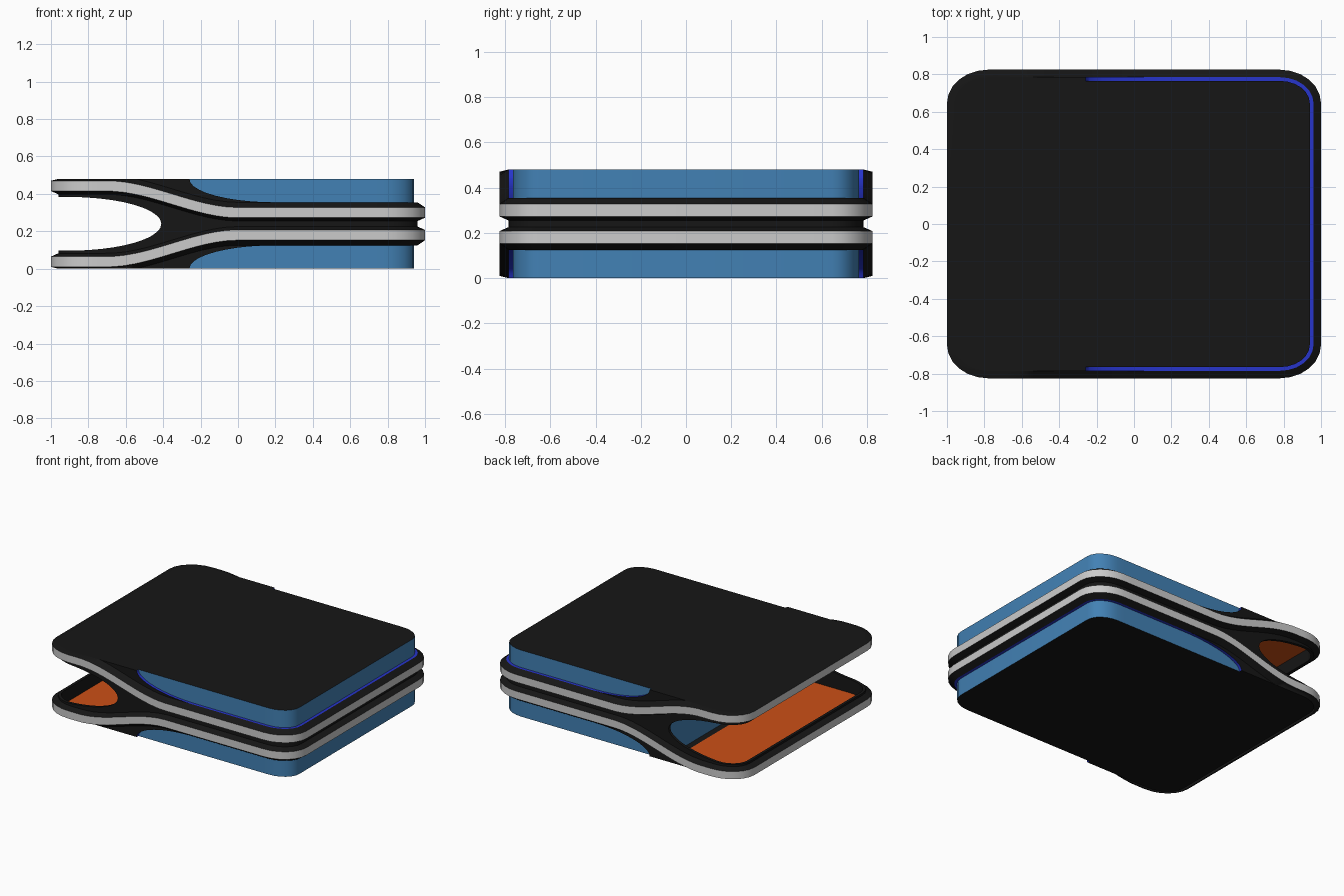
import bpy
from math import sin, cos, pi, sqrt

if "Cube" in bpy.data.objects:
    bpy.data.objects.remove(bpy.data.objects["Cube"])

MID = 0.24      # mirror plane height; all heights below are measured from it


def material(name, rgb):
    m = bpy.data.materials.new(name)
    m.diffuse_color = (*rgb, 1)
    m.use_nodes = True
    m.node_tree.nodes["Principled BSDF"].inputs["Base Color"].default_value = m.diffuse_color
    return m


BLACK = material("black", (0.008, 0.008, 0.008))
BLUE = material("blue", (0.055, 0.22, 0.46))
DEEP = material("deep_blue", (0.02, 0.035, 0.6))
ORANGE = material("orange", (0.6, 0.08, 0.008))


# side curves: band centre, outer edge of the rim, inner edge of the rim
def centre(x):
    t = min(1, max(0, (x + 0.70) / 0.70))
    return 0.2025 - 0.1425 * t * t * (3 - 2 * t)


def outer(x):
    t = min(1, max(0, (0.2 - x) / 0.46))
    return 0.24 - 0.125 * sqrt(1 - t * t)


def inner(x):
    t = min(1, max(0, (x + 0.9) / 0.49))
    return 0.143 * sqrt(1 - t * t)


# x stations, dense where the side curves are steep
STATIONS = {-0.78 + i * 0.06 for i in range(1, 26)}
STATIONS |= {-0.9 + 0.49 * sin(i * pi / 20) for i in range(2, 11)}
STATIONS |= {0.2 - 0.46 * cos(i * pi / 20) for i in range(10)}
STATIONS = sorted({round(x, 3) for x in STATIONS if -0.76 < x < 0.76})


def outline(inset):
    """Rounded rectangle, counter-clockwise, same point count for every inset."""
    def arc(sx, sy, start):
        return [(sx * 0.78 + (0.22 - inset) * cos(a), sy * 0.645 + (0.18 - inset) * sin(a))
                for a in (start + i * pi / 12 for i in range(7))]
    y = 0.825 - inset
    return (arc(1, 1, 0) + [(x, y) for x in reversed(STATIONS)] + arc(-1, 1, pi / 2)
            + arc(-1, -1, pi) + [(x, -y) for x in STATIONS] + arc(1, -1, 1.5 * pi))


BASE = outline(0)


def row(inset, height):
    return [(x, y, height(b[0])) for (x, y), b in zip(outline(inset), BASE)]


def add(name, verts, faces, mats, mirrored=True):
    me = bpy.data.meshes.new(name)
    me.from_pydata(verts, [], faces)
    for m in mats:
        me.materials.append(m)
    ob = bpy.data.objects.new(name, me)
    ob.location.z = MID
    bpy.context.collection.objects.link(ob)
    bpy.context.view_layer.objects.active = ob
    ob.select_set(True)
    bpy.ops.object.shade_smooth_by_angle(angle=0.5)
    ob.select_set(False)
    if mirrored:
        mod = ob.modifiers.new("mirror", "MIRROR")
        mod.use_axis = (False, False, True)
        mod.use_clip = True
    return ob


def strip(name, rows, mats, mirrored=True):
    """Skin consecutive closed rows, listed top to bottom on the outside."""
    n = len(rows[0])
    faces = [(r * n + i, (r + 1) * n + i, (r + 1) * n + (i + 1) % n, r * n + (i + 1) % n)
             for r in range(len(rows) - 1) for i in range(n)]
    return add(name, [p for r in rows for p in r], faces, mats, mirrored)


# rim profile
half = 0.0275
o0, o1 = row(0.06, outer), row(0.04, outer)
bevel_top = row(0.04, lambda x: min(outer(x), centre(x) + 0.055))
band_top = row(0, lambda x: centre(x) + half)
band_low = row(0, lambda x: centre(x) - half)
bevel_low = row(0.04, lambda x: max(inner(x), centre(x) - 0.045))
i1, i0 = row(0.04, inner), row(0.06, inner)

strip("rim_band", [band_top, band_low], [])
strip("rim_upper_bevel", [o1, bevel_top, band_top], [BLACK])
strip("rim_lower_bevel", [band_low, bevel_low, i1], [BLACK])
strip("rim_inner_wall", [i1, i0, o0], [BLACK])

# ledge around the core: blue beside the core, black on the jaws
ledge = strip("rim_ledge", [o0, o1], [BLACK, DEEP])
for p in ledge.data.polygons:
    p.material_index = int(p.center.x > -0.26)

# core block with a flat wall facing the mouth
WALL = -0.39
loop = outline(0.06)
core = [p for p in loop if p[0] > WALL]
strip("core_block", [[(x, y, h) for x, y in core] for h in (0.24, -0.24)], [BLUE], False)

# outer skins and the coloured linings inside the jaws
add("cover_skin", [(x, y, 0.24) for x, y in loop], [range(len(loop))], [BLACK])
jaw = [p for p in loop if p[0] < WALL + 0.01]
add("jaw_lining", [(x, y, 0.237) for x, y in jaw], [range(len(jaw) - 1, -1, -1)], [ORANGE])
